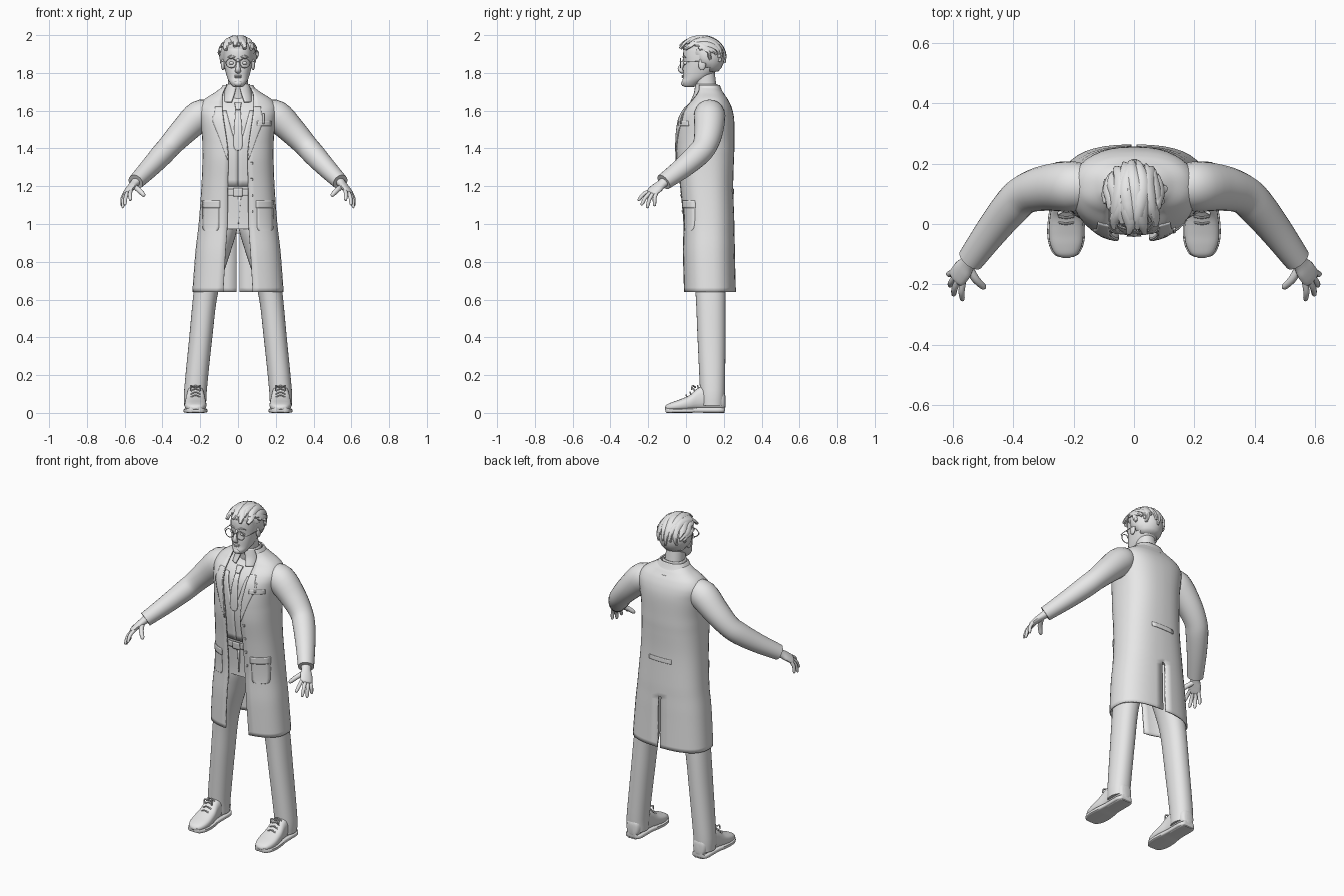
import bpy, math
from mathutils import Vector as V

cube = bpy.data.objects.get("Cube")
if cube:
    bpy.data.objects.remove(cube)

mat = bpy.data.materials.new("plain_grey")
mat.use_nodes = True
mat.diffuse_color = (0.8, 0.8, 0.8, 1)
mat.node_tree.nodes["Principled BSDF"].inputs["Base Color"].default_value = (0.8, 0.8, 0.8, 1)


def make(name, verts, faces, mirror=False, thick=0, angle=40):
    me = bpy.data.meshes.new(name)
    me.from_pydata([tuple(v) for v in verts], [], faces)
    ob = bpy.data.objects.new(name, me)
    bpy.context.collection.objects.link(ob)
    me.materials.append(mat)
    bpy.ops.object.select_all(action="DESELECT")
    ob.select_set(True)
    bpy.context.view_layer.objects.active = ob
    bpy.ops.object.mode_set(mode="EDIT")
    bpy.ops.mesh.select_all(action="SELECT")
    bpy.ops.mesh.normals_make_consistent(inside=False)
    bpy.ops.object.mode_set(mode="OBJECT")
    bpy.ops.object.shade_smooth_by_angle(angle=math.radians(angle))
    if mirror:
        ob.modifiers.new("mirror", "MIRROR").use_mirror_merge = False
    if thick:
        mod = ob.modifiers.new("thickness", "SOLIDIFY")
        mod.thickness, mod.offset = thick, 0
    return ob


def spline(rows, steps=5):
    """Smoothly resample a table of rows."""
    out, last = [], len(rows) - 1
    for i in range(last):
        p = [rows[max(0, min(last, i + d))] for d in (-1, 0, 1, 2)]
        for s in range(steps):
            t = s / steps
            out.append([b + t * ((c - a) + t * ((2 * a - 5 * b + 4 * c - d) + t * (3 * b - a - 3 * c + d))) / 2
                        if t else b for a, b, c, d in zip(*p)])
            for k, (b, c) in enumerate(zip(p[1], p[2])):
                lo, hi = min(b, c), max(b, c)
                out[-1][k] = max(lo, min(hi, out[-1][k]))
    return out + [list(rows[-1])]


def power(v, n):
    return math.copysign(abs(v) ** (2 / n), v)


def ring(c, u, v, n=2, k=24):
    angles = [2 * math.pi * i / k for i in range(k)]
    return [V(c) + V(u) * power(math.cos(a), n) + V(v) * power(math.sin(a), n) for a in angles]


def skin(name, rings, closed=True, caps=True, skip=None, **kw):
    k = len(rings[0])
    faces = [(r * k + i, r * k + (i + 1) % k, (r + 1) * k + (i + 1) % k, (r + 1) * k + i)
             for r in range(len(rings) - 1) for i in range(k if closed else k - 1)
             if not (skip and skip(r, i))]
    if closed and caps:
        faces += [tuple(range(k)), tuple(range((len(rings) - 1) * k, len(rings) * k))]
    return make(name, [p for r in rings for p in r], faces, **kw)


def tube(name, pts, ref=(0, 1, 0), k=16, steps=4, **kw):
    """Sweep rows of x, y, z, half width, half thickness."""
    rows, rings = spline(pts, steps), []
    for i, r in enumerate(rows):
        t = (V(rows[min(i + 1, len(rows) - 1)][:3]) - V(rows[max(i - 1, 0)][:3])).normalized()
        w = (V(ref) - t * V(ref).dot(t)).normalized()
        rings.append(ring(r[:3], w * r[3], t.cross(w) * r[4], k=k))
    return skin(name, rings, **kw)


def loft(name, rows, n=2.2, k=32, **kw):
    """Stack rows of z, centre x, centre y, half width, half depth."""
    return skin(name, [ring((x, y, z), (rx, 0, 0), (0, ry, 0), n, k) for z, x, y, rx, ry in rows], **kw)


N = 2.5


def shell(name, rows, vent_top=0, cols=18, thick=0.008):
    """Wrap open at the front, with an optional slit at the back."""
    rings = []
    for z, cy, rx, ry, gap in rows:
        t0 = math.asin(min(1, gap / rx) ** (N / 2))
        t1 = math.pi - math.asin((0.009 / rx) ** (N / 2))
        ts = [t0 + (t1 - t0) * i / cols for i in range(cols + 1)]
        half = [V((rx * power(math.sin(t), N), cy - ry * power(math.cos(t), N), z)) for t in ts]
        rings.append(half + [V((-p.x, p.y, p.z)) for p in reversed(half)])
    return skin(name, rings, closed=False, thick=thick,
                skip=lambda r, i: i == cols and rows[r + 1][0] < vent_top)


def patch(name, rows, table, off=0.006, side=-1, mirror=True, thick=0.005, cols=6):
    """Drape a thin plate given by rows of z, x start, x end over a table's surface."""
    rings = []
    for z, xa, xb in spline(rows, 4):
        i = next((i for i in range(len(table) - 2) if table[i + 1][0] >= z), len(table) - 2)
        a, b = table[i], table[i + 1]
        f = (z - a[0]) / (b[0] - a[0])
        _, cy, rx, ry = [p + f * (q - p) for p, q in zip(a[:4], b[:4])]
        xs = [xa + (xb - xa) * c / cols for c in range(cols + 1)]
        rings.append([V((x, cy + side * (off + ry * max(0, 1 - (abs(x) / rx) ** N) ** (1 / N)), z)) for x in xs])
    return skin(name, rings, closed=False, mirror=mirror, thick=thick)


# Coat body: z, centre y, half width, half depth, front half gap
coat = spline([(0.64, .125, .238, .135, .078), (0.85, .12, .222, .135, .066), (1.0, .12, .205, .132, .056),
               (1.2, .108, .19, .138, .054), (1.35, .1, .185, .15, .05), (1.45, .1, .186, .152, .06),
               (1.55, .105, .197, .146, .075), (1.61, .115, .203, .125, .082), (1.655, .125, .178, .095, .083),
               (1.69, .125, .125, .072, .08), (1.715, .118, .09, .06, .07)], 6)
shell("coat", coat, vent_top=0.96)
shell("coat_collar", spline([(1.67, .125, .118, .085, .085), (1.70, .12, .098, .07, .078), (1.735, .115, .076, .06, .06)]))
patch("lapel", [(1.34, .052, .056), (1.46, .062, .10), (1.55, .078, .135), (1.58, .08, .125), (1.62, .084, .12)], coat)
patch("hip_pocket", [(0.965, .12, .17), (0.985, .1, .187), (1.12, .1, .184)], coat, .004)
patch("hip_pocket_flap", [(1.085, .095, .188), (1.125, .095, .186)], coat, .008)
patch("breast_pocket", [(1.52, .10, .175), (1.545, .10, .175)], coat, .006, mirror=False)
patch("pen", [(1.53, .13, .138), (1.585, .13, .138)], coat, .01, mirror=False, cols=2)
patch("back_half_belt", [(1.16, -.075, .075), (1.185, -.075, .075)], coat, .005, side=1, mirror=False)
for i in range(4):
    z = 1.06 + .085 * i
    patch("coat_button", [(z, .066, .078), (z + .012, .066, .078)], coat, .007, mirror=False, cols=2)

# Torso inside the coat
torso = [(z, cy, rx - .022, ry - .022) for z, cy, rx, ry, g in coat if z > 0.95]
loft("trouser_seat", [(z, 0, cy, rx, ry) for z, cy, rx, ry in torso if z <= 1.2], N)
loft("shirt", [(z, 0, cy, rx, ry) for z, cy, rx, ry in torso if z >= 1.16], N)
patch("waistcoat_front", [(1.2, 0, .13), (1.38, 0, .13), (1.48, .03, .13), (1.6, .062, .12)], torso, .004)
patch("belt", [(1.15, -.13, .13), (1.185, -.13, .13)], torso, .006, mirror=False, cols=12)
patch("belt_buckle", [(1.145, -.024, .024), (1.19, -.024, .024)], torso, .012, mirror=False)
patch("trouser_fly", [(1.0, 0, .004), (1.145, 0, .016)], torso, .004, mirror=False)
patch("tie", [(1.39, -.003, .003), (1.42, -.024, .024), (1.61, -.013, .013)], torso, .009, mirror=False)
patch("tie_knot", [(1.605, -.011, .011), (1.64, -.018, .018)], torso, .014, mirror=False, thick=.012)
shell("shirt_collar", spline([(1.645, .1, .078, .078, .034), (1.69, .108, .07, .064, .018), (1.74, .108, .059, .054, .006)]))

# Sleeves
tube("sleeve", [(.13, .125, 1.59, .06, .06), (.2, .125, 1.575, .083, .082), (.29, .12, 1.49, .076, .072),
                (.36, .1, 1.415, .066, .062), (.405, .06, 1.365, .064, .06), (.47, -.02, 1.295, .056, .052),
                (.542, -.118, 1.222, .046, .042)], k=24, mirror=True)

# Hands
across = (-.035, -.032, .02)
tube("palm", [(.53, -.1, 1.235, .03, .026), (.552, -.13, 1.21, .028, .021), (.57, -.155, 1.19, .036, .018),
              (.588, -.18, 1.168, .034, .014), (.592, -.186, 1.162, .02, .008)], across, mirror=True)
fingers = {"index": ((.566, -.185, 1.18), (.57, -.255, 1.125)), "middle": ((.581, -.18, 1.173), (.6, -.238, 1.1)),
           "ring": ((.592, -.172, 1.166), (.612, -.207, 1.085)), "little": ((.6, -.158, 1.162), (.616, -.167, 1.095)),
           "thumb": ((.55, -.14, 1.2), (.495, -.215, 1.15))}
for finger, (a, b) in fingers.items():
    a, b = V(a), V(b)
    bend = a.lerp(b, .5) + V((.004, -.004, .006))
    r = .014 if finger == "thumb" else .0105
    tube(finger + "_finger", [(*a, r, r), (*bend, r, r * .95), (*a.lerp(b, .9), r * .8, r * .75), (*b, .003, .003)],
         across, k=10, mirror=True)

# Trouser legs
loft("trouser_leg", spline([(.04, .227, .14, .058, .062), (.12, .225, .14, .06, .066), (.4, .197, .135, .061, .074),
                            (.64, .17, .13, .065, .08), (.85, .122, .12, .082, .094), (.97, .095, .115, .09, .103),
                            (1.06, .085, .115, .085, .1)]), mirror=True)

# Shoes: y, half width, top, bottom
shoe = spline([(-.112, .012, .032, .02), (-.1, .036, .045, .012), (-.07, .052, .058, .01), (-.03, .058, .072, .01),
               (.02, .055, .095, .012), (.06, .049, .13, .014), (.1, .047, .145, .014), (.17, .047, .13, .014),
               (.2, .036, .11, .016), (.208, .015, .09, .03)])


def shoe_part(name, rows, n):
    skin(name, [ring((.225, y, (t + b) / 2), (w, 0, 0), (0, 0, (t - b) / 2), n) for y, w, t, b in rows], mirror=True)


shoe_part("shoe_upper", shoe, 2.6)
shoe_part("shoe_sole", [(y, w + .005, b + .014, max(0, b - .012)) for y, w, t, b in shoe[2:-2]], 5)
shoe_part("shoe_heel", [(y, .043, .02, 0) for y in (.09, .12, .15, .185)] + [(.203, .03, .02, 0)], 5)
for i in range(4):
    y, z = .005 + .02 * i, .089 + .0165 * i
    tube("shoe_lace", [(.2, y, z - .006, .004, .004), (.225, y - .004, z + .005, .004, .004),
                       (.25, y, z - .006, .004, .004)], k=8, mirror=True)
for dx in (-.026, .026):
    tube("lace_bow", [(.225, .05, .135, .004, .004), (.225 + dx, .035, .143, .006, .004),
                      (.225 + dx, .03, .12, .003, .003)], k=8, mirror=True)

# Neck and head
loft("neck", spline([(1.62, 0, .12, .062, .06), (1.7, 0, .11, .054, .055), (1.82, 0, .09, .052, .06)]))
faceline = [(1.724, .014, .0, .03), (1.73, .03, -.014, .05), (1.75, .045, -.021, .08), (1.775, .057, -.016, .12),
            (1.81, .067, -.015, .16), (1.85, .075, -.012, .18), (1.9, .078, -.015, .19), (1.94, .074, -.005, .18),
            (1.975, .045, .03, .14)]
loft("head", spline([(z, 0, (f + b) / 2, w, (b - f) / 2) for z, w, f, b in faceline]), 2.3)
tube("nose", [(0, -.006, 1.875, .008, .008), (0, -.018, 1.85, .009, .01), (0, -.03, 1.822, .013, .014),
              (0, -.022, 1.807, .016, .01), (0, -.01, 1.803, .006, .006)], (1, 0, 0))


def ball(name, c, r, mirror=True):
    rings = []
    for i in range(1, 12):
        a = math.pi * i / 12
        rings.append(ring(V(c) + V((0, 0, -r[2] * math.cos(a))), (r[0] * math.sin(a), 0, 0), (0, r[1] * math.sin(a), 0)))
    return skin(name, rings, mirror=mirror)


ball("upper_lip", (0, -.014, 1.785), (.022, .009, .005), False)
ball("lower_lip", (0, -.014, 1.777), (.018, .01, .005), False)
ball("chin", (0, -.012, 1.745), (.022, .014, .016), False)
ball("eye", (.034, -.002, 1.852), (.014, .012, .009))
ball("ear", (.08, .085, 1.845), (.01, .02, .032))
tube("eyebrow", [(.014, -.014, 1.882, .004, .004), (.036, -.013, 1.889, .005, .004), (.058, -.001, 1.882, .002, .002)],
     (0, 0, 1), k=8, mirror=True)

# Glasses
loop = [2 * math.pi * i / 24 for i in range(25)]
tube("glasses_rim", [(.036 + .027 * math.cos(a), -.03, 1.852 + .025 * math.sin(a), .0025, .0025) for a in loop],
     k=8, steps=1, mirror=True)
tube("glasses_bridge", [(-.01, -.03, 1.856, .002, .002), (0, -.032, 1.86, .002, .002), (.01, -.03, 1.856, .002, .002)],
     (0, 0, 1), k=8)
tube("glasses_temple", [(.062, -.03, 1.858, .002, .002), (.08, -.01, 1.859, .002, .002), (.084, .09, 1.86, .002, .002)],
     (0, 0, 1), k=8, mirror=True)

# Hair cap, tucked inside the head below the hairline
heart = V((0, .085, 1.883))
cap = ball("hair_cap", heart, (.098, .12, .108), False)
for v in cap.data.vertices:
    line = 1.925 - .135 * max(0, min(1, (v.co.y - .03) / .09))
    if v.co.z < line:
        v.co = heart + (v.co - heart) * .68


# Swept back locks
def lock(name, phi, start, end, lift, wide):
    rows = []
    for i in range(8):
        f = i / 7
        a, p = math.radians(start + (end - start) * f), math.radians(phi + 5 * math.sin(f * 6 + phi))
        s = 1 + lift * (1 - f) ** 2
        w = wide * math.sin(math.pi * (.14 + .8 * f)) + .002
        rows.append((.099 * math.sin(p) * s, heart.y - .121 * math.cos(a) * math.cos(p) * s,
                     heart.z + .108 * math.sin(a) * math.cos(p) * s, w, .009))
    tube(name, rows, (1, 0, -math.tan(math.radians(phi * .9))), k=8, steps=3)


for i in range(13):
    phi = -66 + 11 * i
    lock("hair_lock", phi, 32 + abs(phi) * .6, 196 - (i % 3) * 14, .05 if i % 2 else .02, .02)
for phi, start in ((-34, 24), (-12, 30), (14, 24), (38, 28)):
    lock("hair_fringe", phi, start, 105, .1, .018)
